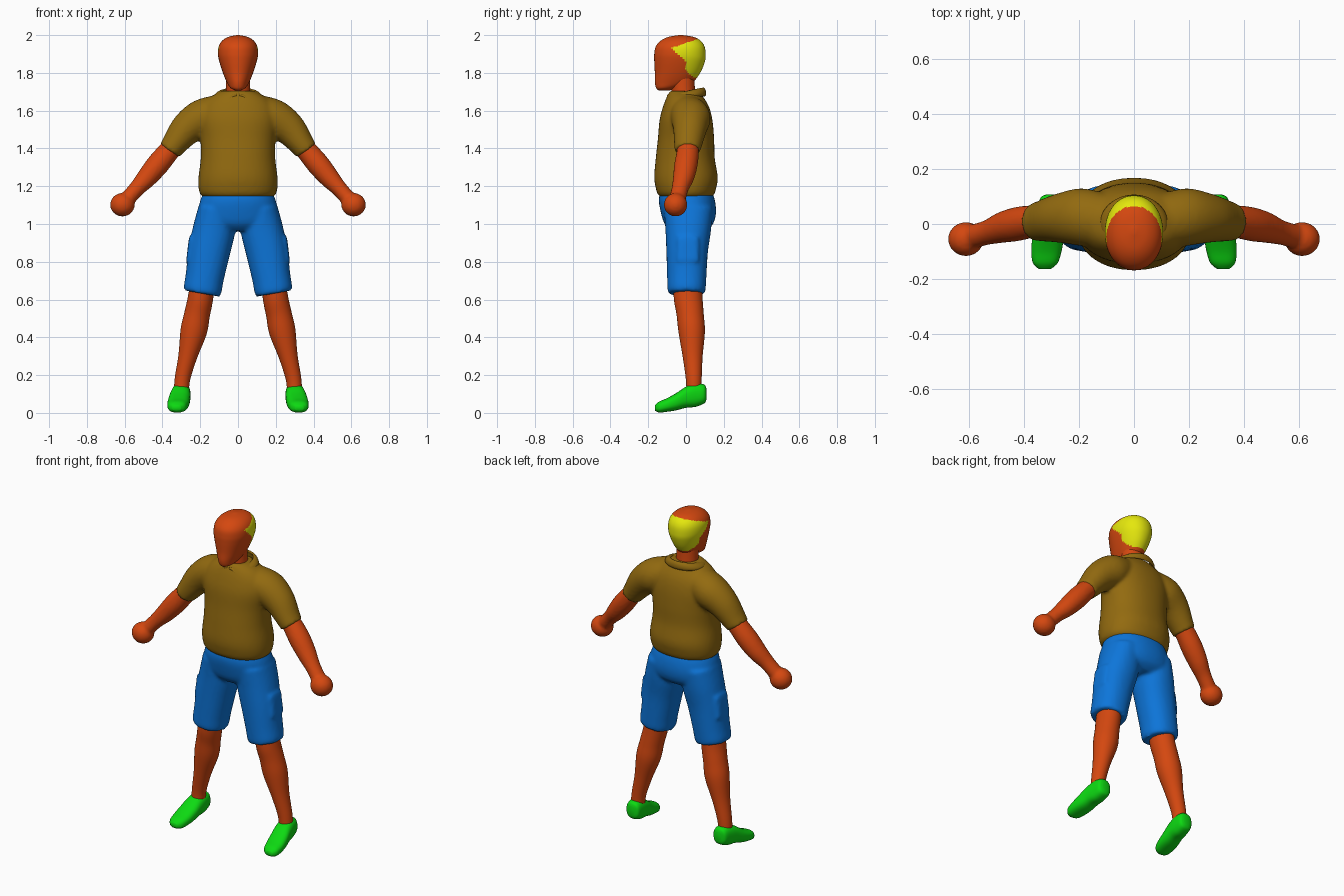
import bpy, bmesh, math
from mathutils import Vector

if "Cube" in bpy.data.objects:
    bpy.data.objects.remove(bpy.data.objects["Cube"])


def material(name, rgb):
    m = bpy.data.materials.new(name)
    m.diffuse_color = (*rgb, 1)
    m.use_nodes = True
    m.node_tree.nodes["Principled BSDF"].inputs["Base Color"].default_value = m.diffuse_color
    return m


SKIN = material("orange skin", (0.66, 0.064, 0.005))
HAIR = material("yellow hair", (0.78, 0.80, 0.004))
SHIRT = material("brown cloth", (0.29, 0.145, 0.005))
SHORTS = material("blue cloth", (0.004, 0.18, 0.70))
SHOE = material("green shoe", (0.004, 0.70, 0.006))


def catmull(p0, p1, p2, p3, t):
    return [0.5 * (2 * b + (c - a) * t + (2 * a - 5 * b + 4 * c - d) * t * t
                   + (3 * b - a - 3 * c + d) * t ** 3)
            for a, b, c, d in zip(p0, p1, p2, p3)]


def loft(bm, rings, across, depth=None, sides=32, steps=5, power=2.0):
    """Skin rings (x, y, z, a, b); a lies along 'across', b along 'depth'.
    With no depth given, the rings follow the path in the xz plane."""
    dense = []
    for i in range(len(rings) - 1):
        q = [rings[max(0, min(len(rings) - 1, i + k))] for k in (-1, 0, 1, 2)]
        dense += [catmull(*q, s / steps) for s in range(steps)]
    dense.append(rings[-1])
    loops = []
    for i, (x, y, z, a, b) in enumerate(dense):
        if depth is None:
            p, q = dense[max(0, i - 1)], dense[min(len(dense) - 1, i + 1)]
            u = Vector((-(q[2] - p[2]), 0, q[0] - p[0])).normalized()
            v = Vector((0, 1, 0))
        else:
            u, v = Vector(across), Vector(depth)
        loop = []
        for k in range(sides):
            t = 2 * math.pi * k / sides
            c, s = math.cos(t), math.sin(t)
            c = math.copysign(abs(c) ** (2 / power), c)
            s = math.copysign(abs(s) ** (2 / power), s)
            loop.append(bm.verts.new(Vector((x, y, z)) + u * a * c + v * b * s))
        loops.append(loop)
    for lo, hi in zip(loops, loops[1:]):
        for k in range(sides):
            j = (k + 1) % sides
            bm.faces.new((lo[k], lo[j], hi[j], hi[k]))
    bm.faces.new(loops[0][::-1])
    bm.faces.new(loops[-1])


def ball(bm, centre, radii):
    made = bmesh.ops.create_uvsphere(bm, u_segments=28, v_segments=18, radius=1)
    for v in made["verts"]:
        v.co = Vector([c + r * p for c, r, p in zip(centre, radii, v.co)])


def finish(name, bm, mats, voxel=0, smooth=4):
    bmesh.ops.recalc_face_normals(bm, faces=bm.faces)
    for f in bm.faces:
        f.smooth = True
    mesh = bpy.data.meshes.new(name)
    bm.to_mesh(mesh)
    bm.free()
    ob = bpy.data.objects.new(name, mesh)
    bpy.context.collection.objects.link(ob)
    for m in mats:
        mesh.materials.append(m)
    if voxel:  # melt overlapping volumes into one soft skin
        r = ob.modifiers.new("melt", 'REMESH')
        r.mode, r.voxel_size, r.use_smooth_shade = 'VOXEL', voxel, True
        s = ob.modifiers.new("soften", 'SMOOTH')
        s.factor, s.iterations = 0.5, smooth
    return ob


def upright(rows):
    return [(0, y, z, a, b) for z, y, a, b in rows]


X, Y, Z = (1, 0, 0), (0, 1, 0), (0, 0, 1)

# Head, with the hair painted on the back by position
bm = bmesh.new()
loft(bm, upright([(1.707, -.115, .015, .03), (1.72, -.103, .04, .055),
                  (1.75, -.066, .059, .099), (1.80, -.045, .080, .120),
                  (1.86, -.034, .099, .134), (1.90, -.032, .106, .136),
                  (1.94, -.031, .102, .129), (1.97, -.028, .084, .106),
                  (1.99, -.027, .052, .068), (2.0, -.027, .008, .01)]),
     X, Y, sides=72, steps=7, power=2.1)


def hair_front(z):
    if z > 1.86:
        return -(z - 1.86) * 1.05
    return 0 if z > 1.81 else (1.81 - z) * 1.3


for f in bm.faces:
    c = f.calc_center_median()
    if 1.775 < c.z < 1.958 + 0.33 * c.y and c.y > hair_front(c.z):
        f.material_index = 1
finish("head", bm, [SKIN, HAIR])

# Neck
bm = bmesh.new()
loft(bm, upright([(1.62, -.01, .07, .068), (1.70, -.014, .064, .062),
                  (1.80, -.018, .062, .062)]), X, Y)
finish("neck", bm, [SKIN])

# Shirt: torso and both sleeves melted together
bm = bmesh.new()
loft(bm, upright([(1.135, .003, .17, .125), (1.155, 0, .198, .148),
                  (1.19, 0, .209, .160), (1.25, 0, .209, .168),
                  (1.35, -.004, .197, .156), (1.45, 0, .199, .149),
                  (1.55, 0, .212, .140), (1.62, 0, .195, .122),
                  (1.67, -.005, .150, .098), (1.705, -.01, .085, .075)]),
     X, Y, sides=48, power=2.2)
for s in (-1, 1):
    loft(bm, [(s * .10, .01, 1.595, .09, .10), (s * .19, .025, 1.56, .10, .105),
              (s * .27, .022, 1.505, .088, .09), (s * .335, .012, 1.425, .068, .075),
              (s * .362, .008, 1.388, .062, .068)], X)
finish("shirt", bm, [SHIRT], voxel=0.011)

# Collar: folded band with two pointed flaps at the front
bm = bmesh.new()
rows = []
N = 72
for i in range(N + 1):
    t = math.radians(3 + 354 * i / N)
    from_front = min(math.degrees(t), 360 - math.degrees(t))
    flap = math.exp(-((from_front - 38) / 15) ** 2)
    front = (1 + math.cos(t)) / 2
    top = Vector((.080 * math.sin(t), .004 - .083 * math.cos(t), 1.722 - .042 * front))
    low = Vector((.122 * math.sin(t), .002 - (.098 + .034 * flap) * math.cos(t),
                  1.675 - .062 * flap))
    mid = (top + low) / 2 + Vector((math.sin(t), -math.cos(t), 1)) * .008
    rows.append([bm.verts.new(p) for p in (top, mid, low)])
for p, q in zip(rows, rows[1:]):
    for k in (0, 1):
        bm.faces.new((p[k], q[k], q[k + 1], p[k + 1]))
collar = finish("collar", bm, [SHIRT])
solid = collar.modifiers.new("cloth", 'SOLIDIFY')
solid.thickness, solid.offset = 0.014, 0
sub = collar.modifiers.new("round", 'SUBSURF')
sub.levels = sub.render_levels = 1

# Shorts: hips, legs and side pockets melted together
bm = bmesh.new()
loft(bm, upright([(1.19, 0, .17, .13), (1.13, .004, .198, .148),
                  (1.06, .013, .211, .146), (1.0, .015, .20, .128),
                  (.965, .012, .12, .09)]), X, Y, sides=48, power=2.2)
for s in (-1, 1):
    loft(bm, [(s * .11, .012, 1.08, .10, .13), (s * .127, .012, .97, .112, .121),
              (s * .153, .006, .85, .110, .110), (s * .176, .004, .72, .102, .104),
              (s * .187, .003, .655, .101, .101), (s * .191, .003, .632, .094, .095)],
         X, power=2.2)
    loft(bm, [(s * .222, .01, .925, .038, .06), (s * .245, .01, .80, .030, .06)],
         X, power=4)
finish("shorts", bm, [SHORTS], voxel=0.011)

for s, side in ((-1, "right"), (1, "left")):
    # Bare forearm and fist
    bm = bmesh.new()
    loft(bm, [(s * .30, .012, 1.455, .05, .055), (s * .362, .01, 1.39, .056, .058),
              (s * .425, 0, 1.315, .060, .062), (s * .485, -.013, 1.243, .053, .056),
              (s * .54, -.032, 1.183, .042, .045), (s * .60, -.05, 1.115, .042, .045)], X)
    ball(bm, (s * .612, -.055, 1.102), (.065, .062, .062))
    finish(side + "_arm", bm, [SKIN], voxel=0.009, smooth=2)

    # Bare lower leg
    bm = bmesh.new()
    loft(bm, [(s * .185, .008, .70, .065, .075), (s * .20, .012, .60, .067, .076),
              (s * .217, .022, .52, .068, .072), (s * .235, .030, .43, .070, .070),
              (s * .266, .035, .30, .050, .053), (s * .294, .041, .18, .041, .042),
              (s * .30, .042, .10, .040, .040)], X)
    finish(side + "_lower_leg", bm, [SKIN])

    # Shoe, lofted from heel to toe
    bm = bmesh.new()
    loft(bm, [(s * x, y, z, a, b) for y, x, z, a, b in (
        (.108, .297, .10, .02, .03), (.096, .298, .10, .042, .050),
        (.05, .301, .094, .050, .062), (0, .306, .083, .054, .056),
        (-.05, .313, .060, .057, .046), (-.10, .319, .042, .055, .036),
        (-.142, .323, .031, .045, .029), (-.164, .325, .026, .022, .014))],
        X, Z, power=2.5)
    finish(side + "_shoe", bm, [SHOE])
